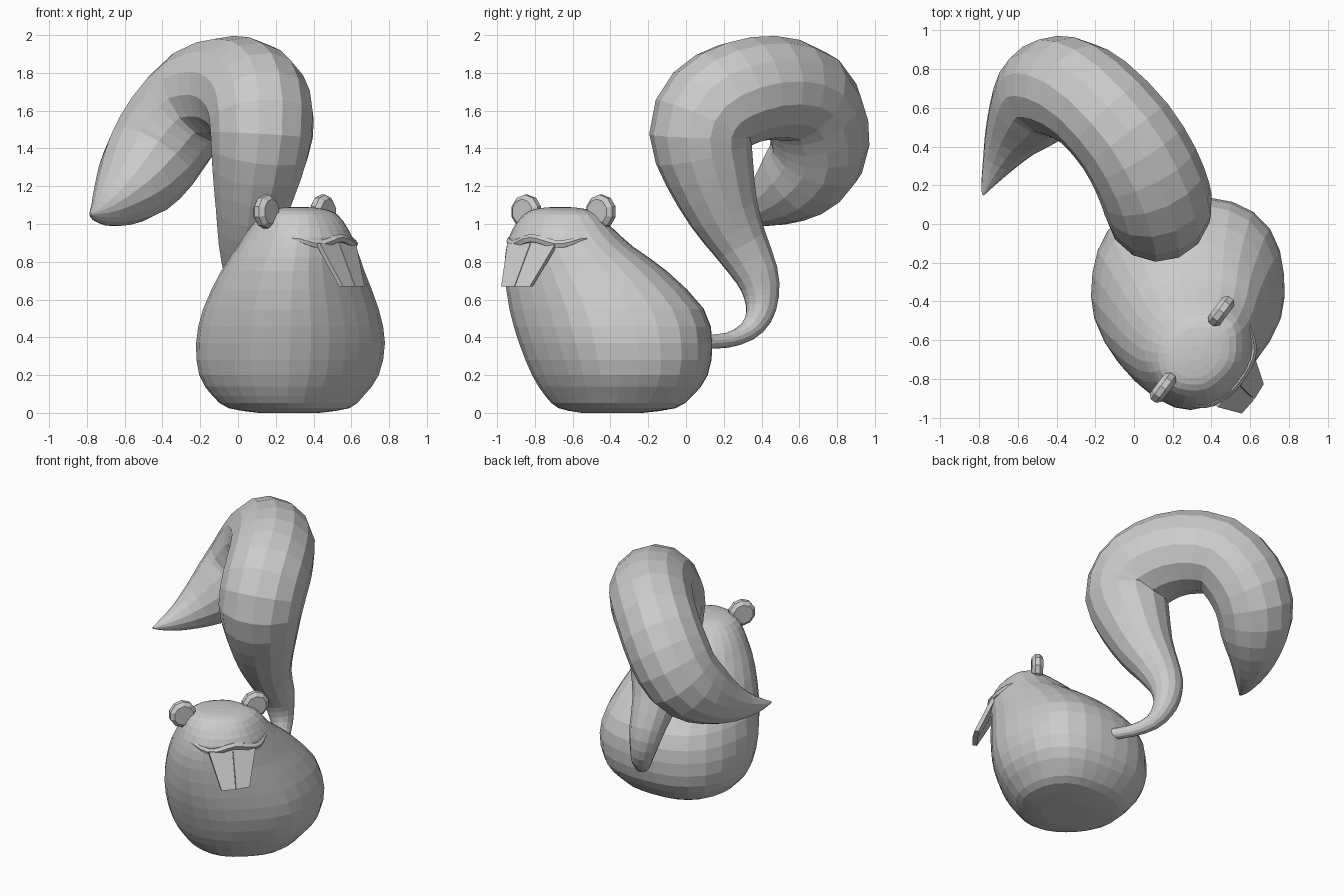
import bpy, bmesh, math
from mathutils import Vector, Matrix

if "Cube" in bpy.data.objects:
    bpy.data.objects.remove(bpy.data.objects["Cube"])

F = Vector((0.8, -0.6, 0))    # direction the face looks
S = Vector((0.6, 0.8, 0))     # sideways across the face


def finish(name, bm):
    bmesh.ops.recalc_face_normals(bm, faces=bm.faces)
    me = bpy.data.meshes.new(name)
    bm.to_mesh(me)
    bm.free()
    ob = bpy.data.objects.new(name, me)
    bpy.context.collection.objects.link(ob)
    return ob


def loft(name, rings):
    """Skin a list of equal-length point rings and cap both ends."""
    bm = bmesh.new()
    vs = [[bm.verts.new(p) for p in r] for r in rings]
    n = len(vs[0])
    for a, b in zip(vs, vs[1:]):
        for i in range(n):
            j = (i + 1) % n
            bm.faces.new((a[i], a[j], b[j], b[i]))
    bm.faces.new(vs[0])
    bm.faces.new(vs[-1])
    return finish(name, bm)


def tube(name, pts, sides):
    """Sweep a round section along (x, y, z, radius) points."""
    P = [Vector(p[:3]) for p in pts]
    rings, nrm = [], None
    for i, p in enumerate(P):
        t = (P[min(i + 1, len(P) - 1)] - P[max(i - 1, 0)]).normalized()
        if nrm is None:
            nrm = t.orthogonal()
        nrm = (nrm - t * nrm.dot(t)).normalized()
        b = t.cross(nrm)
        rings.append([p + (nrm * math.cos(k) + b * math.sin(k)) * pts[i][3]
                      for k in (2 * math.pi * j / sides for j in range(sides))])
    return loft(name, rings)


def spline(pts, steps):
    """Catmull-Rom through tuples."""
    V = [Vector(p) for p in pts]
    V = [2 * V[0] - V[1]] + V + [2 * V[-1] - V[-2]]
    out = []
    for a, b, c, d in zip(V, V[1:], V[2:], V[3:]):
        for k in range(steps):
            t = k / steps
            out.append(0.5 * (2 * b + (c - a) * t + (2 * a - 5 * b + 4 * c - d) * t * t
                              + (3 * b - a - 3 * c + d) * t ** 3))
    return out + [V[-2]]


def ramp(z, z0, span):
    return min(1, max(0, (z - z0) / span))


# Body: leaning egg, sections are z, centre x, centre y, half x, half y
SECT = [(0.0, .27, -.39, .16, .16), (.025, .27, -.365, .32, .31), (.09, .265, -.355, .40, .39),
        (.2, .27, -.35, .475, .465), (.37, .278, -.372, .50, .512), (.55, .28, -.42, .465, .515),
        (.75, .29, -.53, .38, .43), (.88, .31, -.615, .315, .335), (.97, .32, -.65, .265, .27),
        (1.05, .325, -.665, .20, .195), (1.08, .32, -.665, .13, .13), (1.09, .32, -.665, .04, .04)]
# outline factor every 45 degrees, starting at +x; the last is the face
OUTLINE = [1, 1.09, 1, 1.06, 1, .96, 1, .93]


def body_point(sec, ang, grow=0.0):
    z, cx, cy, rx, ry = sec
    line = list(OUTLINE)
    line[7] += .05 * ramp(z, .87, .05)           # snout overhang
    wide = ramp(z, .95, .1)                      # crown stretched between the ears
    for i, d in ((1, .1), (5, .12), (3, -.12), (7, -.06)):
        line[i] += d * wide
    u = (ang / (math.pi / 4)) % 8
    i, t = int(u) % 8, u % 1
    t = (1 - math.cos(t * math.pi)) / 2
    m = line[i] * (1 - t) + line[(i + 1) % 8] * t
    return Vector((cx + (rx * m + grow) * math.cos(ang), cy + (ry * m + grow) * math.sin(ang), z))


rings = spline(SECT, 2)
loft("body", [[body_point(s, 2 * math.pi * k / 28) for k in range(28)] for s in rings])

# Upper lip: wavy ridge wrapped around the front of the head
lip = []
for k in range(15):
    t = k / 7 - 1
    z = 0.908 + 0.016 * math.cos(t * 2 * math.pi)
    w = (z - .88) / .09
    sec = [a * (1 - w) + b * w for a, b in zip(SECT[7], SECT[8])]
    p = body_point(sec, math.radians(-38 + 58 * t), -0.004)
    lip.append((*p, 0.024 * (1 - 0.7 * t ** 4)))
tube("upper_lip", lip, 6)

# Two front teeth: tapered slanted plates split by a thin gap
top, low = Vector((.525, -.815, .90)), Vector((.61, -.9, .67))
for side, label in ((-1, "left"), (1, "right")):
    plates = []
    for c, w in ((top, .16), (low, .095)):
        a, b = c + S * side * .002, c + S * side * w
        plates.append([a + F * .012, b + F * .004, b - F * .024, a - F * .024])
    loft("tooth_" + label, plates)

# Ears: chunky bevelled discs facing forward
for c, label in (((.15, -.845, 1.065), "left"), ((.45, -.45, 1.065), "right")):
    bm = bmesh.new()
    bmesh.ops.create_cone(bm, cap_ends=True, segments=10, radius1=.09, radius2=.09, depth=.075)
    rim = [e for e in bm.edges if abs(e.verts[0].co.z - e.verts[1].co.z) < 1e-5]
    bmesh.ops.bevel(bm, geom=rim, offset=.022, segments=1, affect='EDGES')
    bmesh.ops.transform(bm, verts=bm.verts, matrix=Matrix.Translation(c)
                        @ F.to_track_quat('Z', 'Y').to_matrix().to_4x4())
    finish("ear_" + label, bm)

# Tail: thin root, fat curl, pointed tip (x, y, z, radius)
tube("tail", spline([
    (.30, .09, .375, .036), (.20, .22, .385, .04), (.12, .325, .43, .052), (.08, .385, .51, .072),
    (.055, .40, .61, .093), (.045, .375, .73, .117), (.045, .29, .89, .148), (.07, .20, 1.06, .19),
    (.10, .125, 1.27, .24), (.125, .08, 1.47, .275), (.115, .14, 1.61, .283), (.06, .28, 1.69, .283),
    (-.045, .455, 1.72, .277), (-.205, .625, 1.675, .268), (-.345, .70, 1.52, .268),
    (-.45, .69, 1.355, .258), (-.54, .58, 1.225, .222), (-.63, .45, 1.13, .152),
    (-.70, .32, 1.075, .087), (-.75, .22, 1.055, .04), (-.78, .15, 1.05, .006)], 2), 14)
